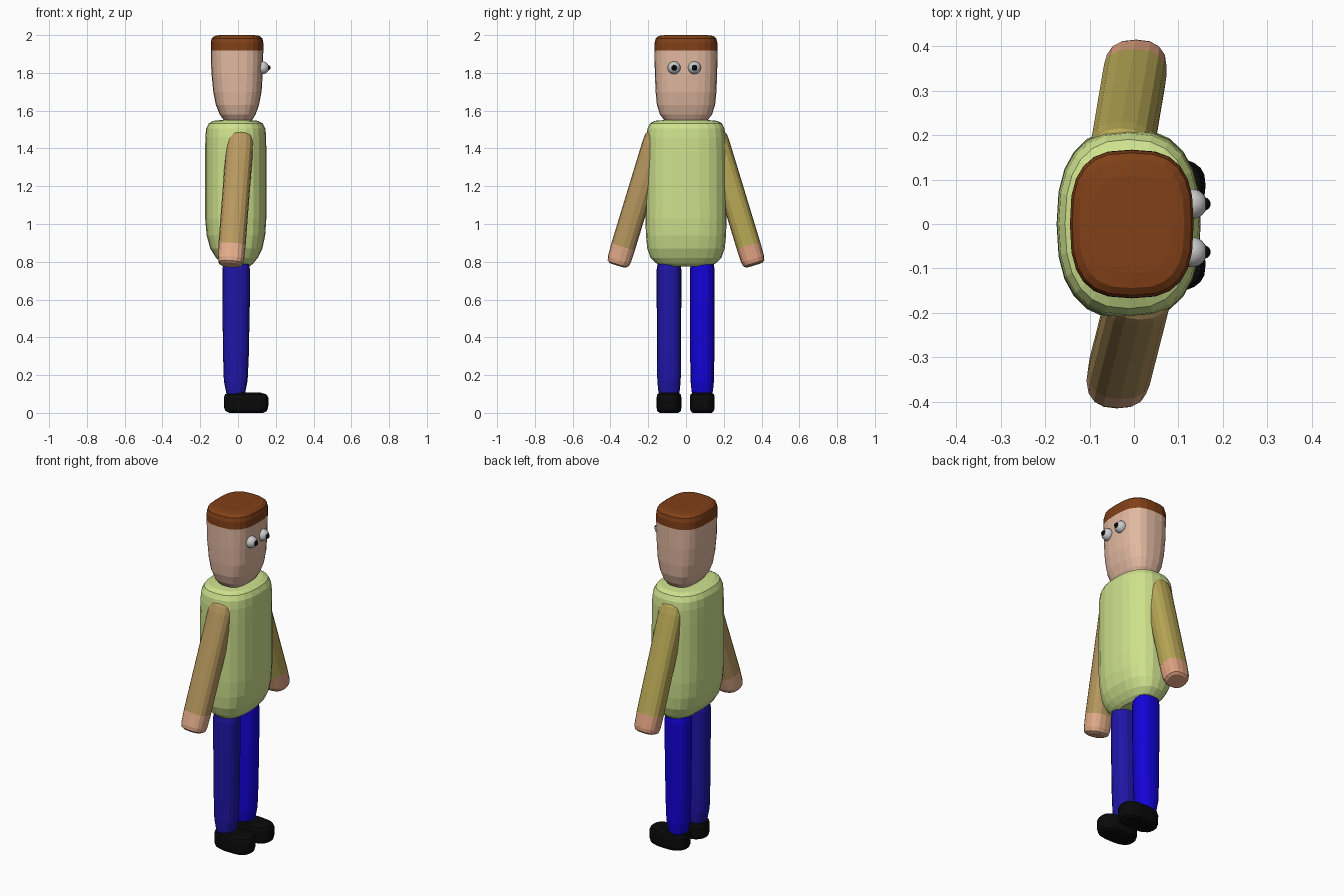
import bpy, bmesh
from math import cos, sin, pi, copysign
from mathutils import Vector


def material(name, rgb):
    m = bpy.data.materials.new(name)
    m.diffuse_color = [(c / 255) ** 2.2 for c in rgb] + [1]
    return m


SKIN = material("skin", (226, 184, 160))
HAIR = material("hair", (128, 66, 30))
SHIRT = material("shirt", (205, 225, 140))
BLACK = material("black", (18, 18, 18))
WHITE = material("white", (215, 215, 215))


def loft(name, mat, profile, power, sides=24):
    """Flat-shaded stack of superellipse rings: (z, x centre, x radius, y radius)."""
    bm = bmesh.new()
    rings = []
    for z, cx, rx, ry in profile:
        ring = []
        for i in range(sides):
            a = 2 * pi * i / sides
            c, s = cos(a), sin(a)
            x = copysign(abs(c) ** (2 / power), c) * rx + cx
            y = copysign(abs(s) ** (2 / power), s) * ry
            ring.append(bm.verts.new((x, y, z)))
        rings.append(ring)
    for lo, hi in zip(rings, rings[1:]):
        for i in range(sides):
            j = (i + 1) % sides
            bm.faces.new((lo[i], lo[j], hi[j], hi[i]))
    bm.faces.new(rings[0][::-1])
    bm.faces.new(rings[-1])
    bmesh.ops.remove_doubles(bm, verts=bm.verts, dist=1e-5)
    bmesh.ops.recalc_face_normals(bm, faces=bm.faces)
    mesh = bpy.data.meshes.new(name)
    bm.to_mesh(mesh)
    bm.free()
    mesh.materials.append(mat)
    ob = bpy.data.objects.new(name, mesh)
    bpy.context.collection.objects.link(ob)
    return ob


def ball(name, mat, loc, r):
    bpy.ops.mesh.primitive_uv_sphere_add(segments=24, ring_count=16, radius=r, location=loc)
    ob = bpy.context.object
    ob.name = name
    ob.data.materials.append(mat)
    bpy.ops.object.shade_smooth()


# Head and hair
loft("head", SKIN, [
    (1.535, 0.0, 0.05, 0.09), (1.55, 0.0, 0.075, 0.115), (1.58, -0.002, 0.095, 0.138),
    (1.63, -0.003, 0.114, 0.154), (1.70, -0.003, 0.128, 0.161),
    (1.80, -0.005, 0.136, 0.165), (1.918, -0.005, 0.139, 0.167)], 2.8)
loft("hair", HAIR, [
    (1.918, -0.005, 0.139, 0.167), (1.96, -0.005, 0.139, 0.166),
    (1.983, -0.005, 0.134, 0.160), (1.996, -0.005, 0.118, 0.144),
    (2.0, -0.005, 0.09, 0.11)], 2.8)

# Torso
loft("torso", SHIRT, [
    (0.775, 0.0, 0.06, 0.11), (0.79, -0.002, 0.082, 0.155), (0.82, -0.006, 0.11, 0.187),
    (0.87, -0.009, 0.138, 0.205), (0.94, -0.011, 0.155, 0.212), (1.03, -0.012, 0.162, 0.215),
    (1.38, -0.012, 0.162, 0.212), (1.46, -0.012, 0.161, 0.210), (1.505, -0.012, 0.157, 0.204),
    (1.533, -0.012, 0.143, 0.190), (1.546, -0.012, 0.118, 0.165),
    (1.55, -0.012, 0.08, 0.12)], 2.5)

# Arms: sleeve and hand along a leaning axis
arms = [("right", -1, 0.014, -0.040, (184, 152, 96), (228, 172, 138)),
        ("left", 1, -0.030, 0.006, (182, 166, 86), (222, 160, 128))]
for side, s, top_x, end_x, sleeve_rgb, hand_rgb in arms:
    end = Vector((end_x, s * 0.362, 0.783))
    axis = Vector((top_x, s * 0.15, 1.48)) - end
    n = axis.length
    r, q = 0.072, 0.065
    hand = loft(side + "_hand", material(side + "_hand", hand_rgb), [
        (0, 0, r * 0.7, q * 0.7), (0.008, 0, r * 0.88, q * 0.88),
        (0.03, 0, r * 0.96, q * 0.97), (0.105, 0, r, q)], 2.5, 16)
    sleeve = loft(side + "_sleeve", material(side + "_sleeve", sleeve_rgb), [
        (0.105, 0, r, q), (n - 0.06, 0, r, q), (n - 0.02, 0, r * 0.9, q * 0.95),
        (n, 0, r * 0.65, q * 0.7)], 2.5, 16)
    for ob in (hand, sleeve):
        ob.rotation_mode = 'QUATERNION'
        ob.rotation_quaternion = Vector((0, 0, 1)).rotation_difference(axis)
        ob.location = end

# Legs and shoes
for side, s, rgb in (("right", -1, (36, 28, 165)), ("left", 1, (26, 10, 215))):
    y = s * 0.088 - 0.002
    leg = loft(side + "_leg", material(side + "_trouser", rgb), [
        (0.08, -0.012, 0.045, 0.050), (0.12, -0.012, 0.053, 0.057), (0.17, -0.012, 0.063, 0.062),
        (0.30, -0.011, 0.068, 0.064), (0.60, -0.010, 0.073, 0.065), (0.76, -0.010, 0.073, 0.065),
        (0.82, -0.010, 0.062, 0.056), (0.84, -0.010, 0.04, 0.04)], 2.4, 16)
    shoe = loft(side + "_shoe", BLACK, [
        (0.0, 0.045, 0.09, 0.050), (0.01, 0.043, 0.110, 0.062), (0.03, 0.043, 0.117, 0.066),
        (0.08, 0.043, 0.118, 0.066), (0.098, 0.041, 0.110, 0.062),
        (0.107, 0.035, 0.085, 0.050)], 2.8)
    leg.location.y = shoe.location.y = y

# Eyes
for side, y in (("right", -0.063), ("left", 0.045)):
    ball(side + "_eye", WHITE, (0.130, y, 1.827), 0.034)
    ball(side + "_pupil", BLACK, (0.157, y, 1.827), 0.015)
